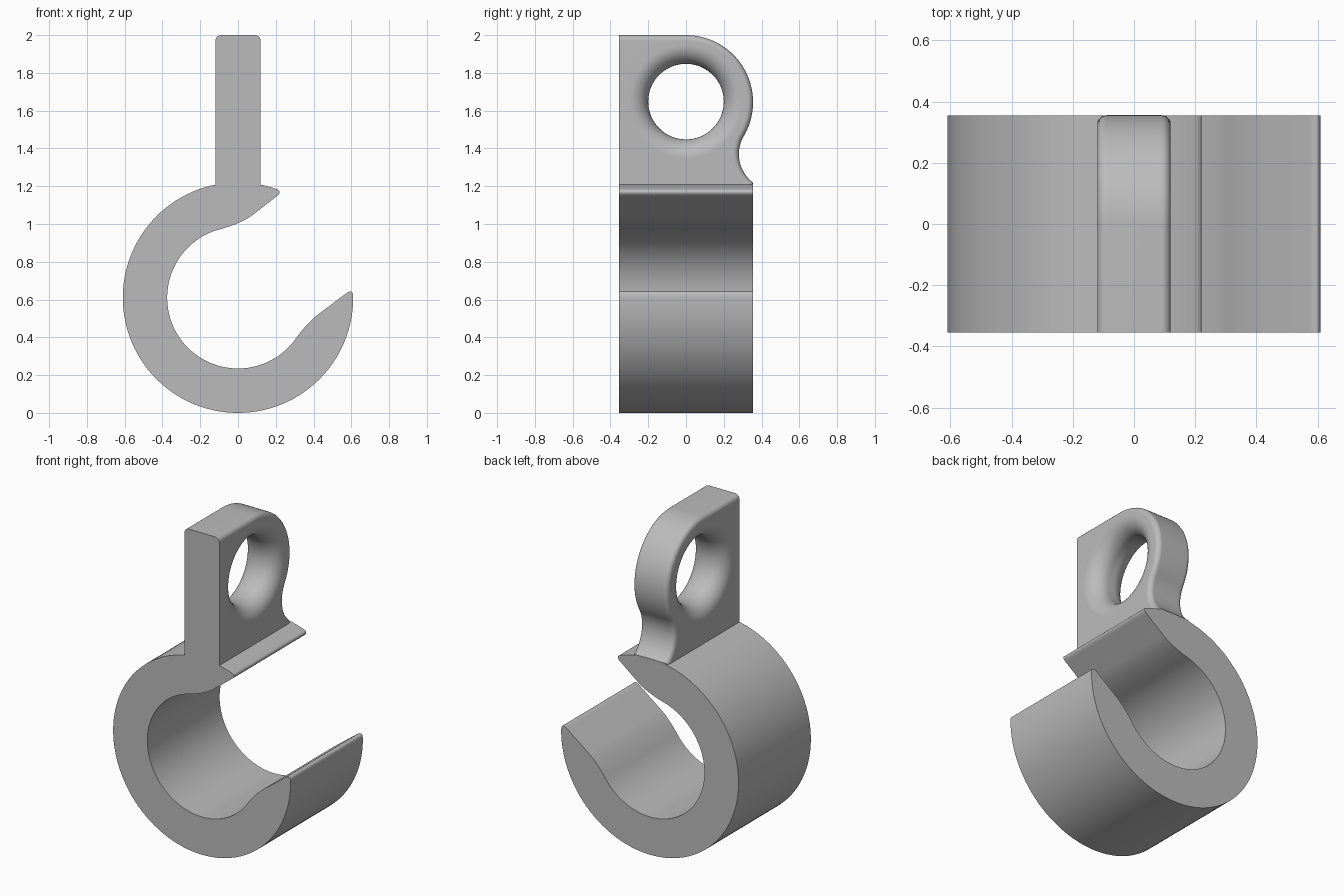
import bpy, bmesh
from math import sin, cos, radians, sqrt, pi
from mathutils import Vector

if "Cube" in bpy.data.objects:
    bpy.data.objects.remove(bpy.data.objects["Cube"])

HALF_DEPTH = 0.355    # half size along y
HALF_TAB = 0.12       # half thickness of the tab along x

grey = bpy.data.materials.new("plain grey")
grey.use_nodes = True
grey.diffuse_color = (0.5, 0.5, 0.5, 1)
grey.node_tree.nodes["Principled BSDF"].inputs["Base Color"].default_value = (0.5, 0.5, 0.5, 1)


def arc(cx, cy, r, start, end, n):
    angles = [radians(start + (end - start) * i / n) for i in range(n + 1)]
    return [(cx + r * cos(a), cy + r * sin(a)) for a in angles]


def blend(a, corner, b, n=8):
    """Rounded corner from a to b."""
    a, corner, b = Vector(a), Vector(corner), Vector(b)
    steps = [i / n for i in range(n + 1)]
    return [tuple(a * (1 - t) ** 2 + corner * 2 * t * (1 - t) + b * t * t) for t in steps]


def make_object(name, bm):
    bmesh.ops.remove_doubles(bm, verts=bm.verts, dist=0.0005)
    bmesh.ops.recalc_face_normals(bm, faces=bm.faces)
    mesh = bpy.data.meshes.new(name)
    bm.to_mesh(mesh)
    bm.free()
    mesh.materials.append(grey)
    obj = bpy.data.objects.new(name, mesh)
    bpy.context.collection.objects.link(obj)
    return obj


def extrude(points, place, low, high):
    """Extrude a closed outline; place(u, v, depth) gives the position."""
    bm = bmesh.new()
    face = bm.faces.new([bm.verts.new(place(u, v, low)) for u, v in points])
    new = bmesh.ops.extrude_face_region(bm, geom=[face])["geom"]
    shift = Vector(place(0, 0, high)) - Vector(place(0, 0, low))
    bmesh.ops.translate(bm, vec=shift, verts=[g for g in new if isinstance(g, bmesh.types.BMVert)])
    return bm


def apply_boolean(target, tool, operation):
    mod = target.modifiers.new(operation.lower(), "BOOLEAN")
    mod.operation, mod.object, mod.solver = operation, tool, "EXACT"
    bpy.context.view_layer.objects.active = target
    bpy.ops.object.modifier_apply(modifier=mod.name)
    bpy.data.objects.remove(tool)


# Open hook, drawn in x and z
outline = arc(0, 0.61, 0.61, 0, -289, 90)
outline += blend((0.198, 1.187), (0.24, 1.174), (0.205, 1.147))
outline += blend((0.08, 1.05), (0.02, 1.003), (-0.097, 0.972))
outline += arc(0, 0.61, 0.375, 105, 324, 72)[1:]
outline += blend((0.303, 0.39), (0.367, 0.478), (0.42, 0.518))[1:]
outline += blend((0.57, 0.631), (0.609, 0.66), (0.6098, 0.615))
hook = make_object("hook", extrude(outline, lambda u, v, d: (u, d, v), -HALF_DEPTH, HALF_DEPTH))

# Hanging tab, drawn in y and z, with a round back and a hollow neck
outline = [(-HALF_DEPTH, 1.12), (-HALF_DEPTH, 2)]
outline += arc(0, 1.645, 0.355, 90, -30.3, 40)
outline += arc(0.47, 1.37, 0.19, 149.7, 233, 20)[1:]
outline += [(HALF_DEPTH, 1.2), (HALF_DEPTH, 1.12)]
bm = extrude(outline, lambda u, v, d: (d, u, v), -HALF_TAB, HALF_TAB)


def on_rounded_rim(edge):
    a, b = (v.co for v in edge.verts)
    middle = (a + b) / 2
    along_rim = abs(a.x - b.x) < 0.001
    return along_rim and middle.z > 1.13 and middle.y > -HALF_DEPTH + 0.01


bmesh.ops.bevel(bm, geom=[e for e in bm.edges if on_rounded_rim(e)], offset=0.03,
                offset_type="OFFSET", segments=5, profile=0.5, affect="EDGES")
tab = make_object("tab", bm)

# Flared eye cutter, turned around the x axis
FLARE, SIDES = 0.1, 72
straight = HALF_TAB - FLARE
half = [(straight + FLARE * sin(t), 0.2 + FLARE * (1 - cos(t)))
        for t in [i * pi / 20 for i in range(11)]]
half.append((HALF_TAB + 0.05, 0.2 + FLARE))
profile = [(-x, r) for x, r in reversed(half)] + half
bm = bmesh.new()
rings = []
for x, r in profile:
    rings.append([bm.verts.new((x, y, z)) for y, z in arc(0, 1.648, r, 0, 360, SIDES)[:-1]])
for lower, upper in zip(rings, rings[1:]):
    for i in range(SIDES):
        j = (i + 1) % SIDES
        bm.faces.new((lower[i], lower[j], upper[j], upper[i]))
bm.faces.new(rings[0])
bm.faces.new(rings[-1])
cutter = make_object("eye_cutter", bm)
cutter.hide_render = True

apply_boolean(tab, cutter, "DIFFERENCE")
apply_boolean(hook, tab, "UNION")
hook.name = "hook_with_tab"

# Smooth curves, flat sides
for obj in bpy.context.selected_objects:
    obj.select_set(False)
hook.select_set(True)
bpy.context.view_layer.objects.active = hook
bpy.ops.object.shade_smooth_by_angle(angle=radians(30))
weighted = hook.modifiers.new("even_normals", "WEIGHTED_NORMAL")
weighted.keep_sharp = True
